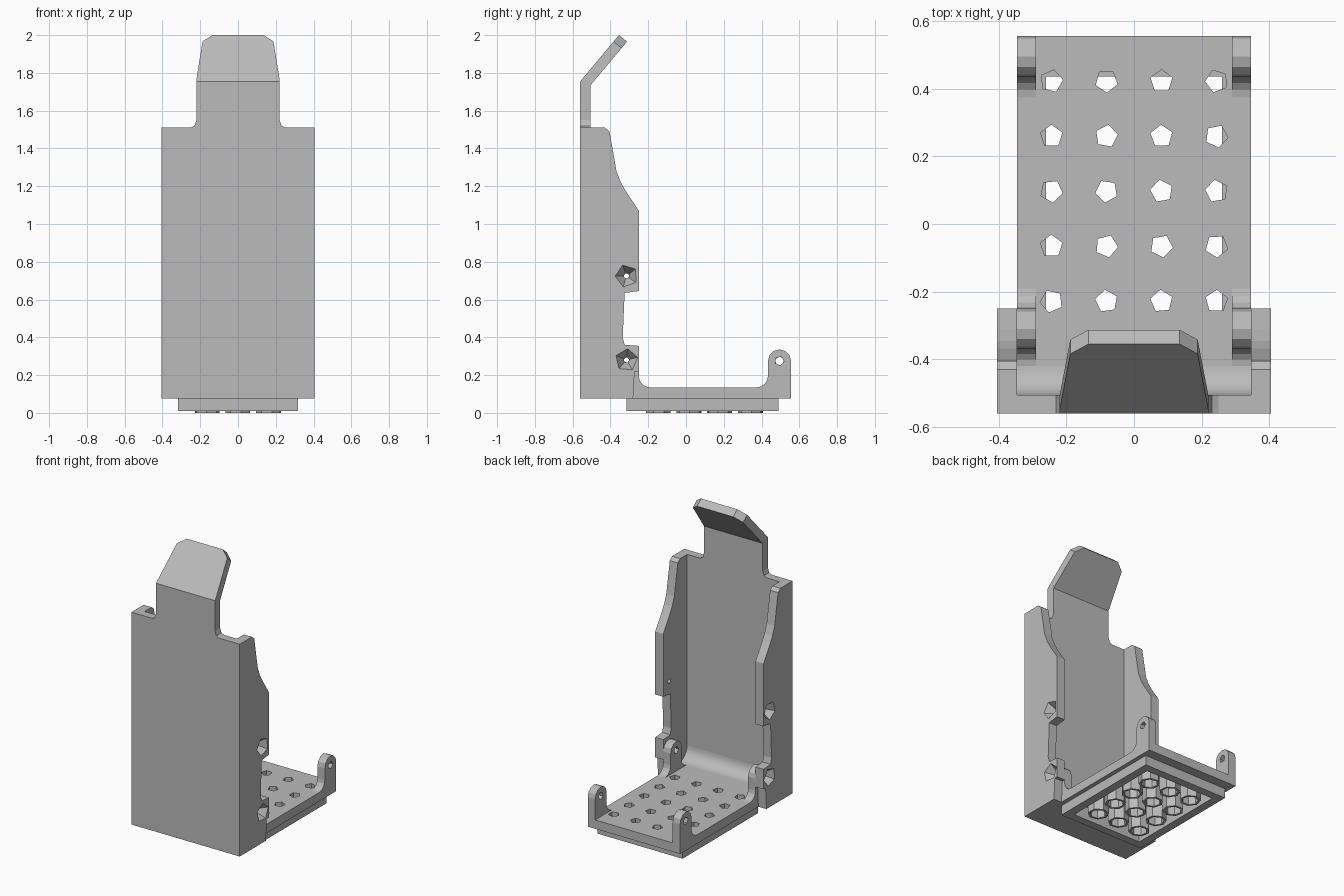
import bpy, bmesh, math, random
from mathutils import Matrix, Vector

random.seed(4)
cube = bpy.data.objects.get("Cube")
if cube:
    bpy.data.objects.remove(cube, do_unlink=True)

grey = bpy.data.materials.new("plain grey")
grey.use_nodes = True
grey.diffuse_color = (0.5, 0.5, 0.5, 1)
grey.node_tree.nodes["Principled BSDF"].inputs["Base Color"].default_value = (0.5, 0.5, 0.5, 1)


def finish(name, bm):
    bmesh.ops.recalc_face_normals(bm, faces=bm.faces)
    mesh = bpy.data.meshes.new(name)
    bm.to_mesh(mesh)
    bm.free()
    mesh.materials.append(grey)
    obj = bpy.data.objects.new(name, mesh)
    bpy.context.collection.objects.link(obj)
    return obj


def prism_mesh(points, axis, a, b):
    """Extrude a closed profile from a to b: (y, z) along x, or (x, z) along y."""
    bm = bmesh.new()
    place = (lambda u, v, t: (t, u, v)) if axis == "x" else (lambda u, v, t: (u, t, v))
    face = bm.faces.new([bm.verts.new(place(u, v, a)) for u, v in points])
    out = bmesh.ops.extrude_face_region(bm, geom=[face])
    moved = [v for v in out["geom"] if isinstance(v, bmesh.types.BMVert)]
    bmesh.ops.translate(bm, verts=moved, vec=place(0, 0, b - a))
    return bm


def prism(name, points, axis, a, b):
    return finish(name, prism_mesh(points, axis, a, b))


def box(name, x, y0, y1, z0, z1):
    return prism(name, [(y0, z0), (y1, z0), (y1, z1), (y0, z1)], "x", -x, x)


def arc(cy, cz, r, start, end, n=6):
    angles = [math.radians(start + (end - start) * i / n) for i in range(n + 1)]
    return [(cy + r * math.cos(t), cz + r * math.sin(t)) for t in angles]


def add_cone(bm, center, r1, r2, depth, axis="z", sides=5):
    """r1 is the radius at the low end of the axis."""
    turn = Matrix.Rotation(math.pi / 2, 4, "Y") if axis == "x" else Matrix()
    spin = Matrix.Rotation(random.uniform(0, math.tau), 4, "Z")
    bmesh.ops.create_cone(bm, cap_ends=True, segments=sides, radius1=r1, radius2=r2,
                          depth=depth, matrix=Matrix.Translation(center) @ turn @ spin)


def cut(obj, cutter):
    cutter.hide_render = True
    mod = obj.modifiers.new("cut", "BOOLEAN")
    mod.operation = "DIFFERENCE"
    mod.solver = "EXACT"
    mod.object = cutter
    bpy.context.view_layer.objects.active = obj
    bpy.ops.object.modifier_apply(modifier=mod.name)
    bpy.data.objects.remove(cutter, do_unlink=True)


# Upright back plate
box("back_plate", 0.345, -0.56, -0.505, 0.075, 1.51)

# Side walls with a stepped edge and countersunk pivot holes
wall = [(-0.56, 0.075), (-0.28, 0.075), (-0.272, 0.22), (-0.25, 0.22), (-0.25, 0.355),
        (-0.325, 0.36), (-0.335, 0.40), (-0.325, 0.635), (-0.25, 0.645), (-0.25, 1.07),
        (-0.31, 1.16), (-0.345, 1.22), (-0.368, 1.28), (-0.405, 1.49), (-0.43, 1.51),
        (-0.56, 1.51)]
for side, label in ((1, "left"), (-1, "right")):
    panel = prism(label + "_wall", wall, "x", side * 0.345, side * 0.405)
    bm = bmesh.new()
    for z in (0.28, 0.725):
        wide, narrow = 0.062, 0.014
        ends = (narrow, wide) if side > 0 else (wide, narrow)
        add_cone(bm, (side * 0.375, -0.315, z), *ends, 0.064, "x")
    cut(panel, finish("wall_hole_cutter", bm))

# Bent tab on top of the back plate
half = [(0.25, 1.51), (0.23, 1.52), (0.22, 1.55), (0.22, 1.77), (0.188, 2.03), (0.135, 2.075)]
bm = prism_mesh(half + [(-x, z) for x, z in reversed(half)], "y", -0.56, -0.505)
bend = Vector((0, -0.56, 1.755))
bmesh.ops.bisect_plane(bm, geom=bm.verts[:] + bm.edges[:] + bm.faces[:],
                       plane_co=bend, plane_no=(0, 0, 1))
bmesh.ops.rotate(bm, verts=[v for v in bm.verts if v.co.z > 1.76], cent=bend,
                 matrix=Matrix.Rotation(math.radians(-39.9), 3, "X"))
finish("bent_tab", bm)

# Tray floor, hollow below, with a grid of drain holes
pitch = 0.1625
tray = box("tray_floor", 0.345, -0.505, 0.556, 0.075, 0.135)
cut(tray, box("cavity_cutter", 0.26, -0.26, 0.435, 0.05, 0.1))
bm = bmesh.new()
for i in range(4):
    for j in range(5):
        add_cone(bm, ((i - 1.5) * pitch, -0.228 + j * pitch, 0.12), 0.034, 0.034, 0.1)
cut(tray, finish("drain_cutter", bm))

# Curved fillet where the tray meets the back plate
fillet = prism("heel_fillet", [(-0.505, 0.13)] + arc(-0.42, 0.22, 0.085, 270, 180, 8),
               "x", -0.345, 0.345)

# Rectangular rim below the tray
rim = box("bottom_rim", 0.317, -0.315, 0.49, 0.01, 0.075)
cut(rim, box("rim_cutter", 0.26, -0.26, 0.435, -0.05, 0.12))

# Open tubes between the drain holes
for i in range(3):
    for j in range(4):
        bm = bmesh.new()
        spin = random.uniform(0, math.tau)
        rings = []
        for r, z in ((0.066, 0.0), (0.066, 0.1), (0.05, 0.1), (0.05, 0.0)):
            rings.append([bm.verts.new(((i - 1) * pitch + r * math.cos(spin + k * math.tau / 7),
                                        -0.147 + j * pitch + r * math.sin(spin + k * math.tau / 7),
                                        z)) for k in range(7)])
        for a, b in zip(rings, rings[1:] + rings[:1]):
            for k in range(7):
                n = (k + 1) % 7
                bm.faces.new((a[k], a[n], b[n], b[k]))
        finish("tube_%d_%d" % (i + 1, j + 1), bm)

# Rounded pivot ears at the four tray corners
front_ear = ([(-0.25, 0.1)] + [(-0.19, 0.1)] + arc(-0.19, 0.195, 0.06, 270, 180, 4)
             + arc(-0.31, 0.275, 0.06, 0, 180) + arc(-0.42, 0.185, 0.05, 0, -90, 4)
             + [(-0.42, 0.1)])
rear_ear = ([(0.556, 0.1)] + arc(0.495, 0.275, 0.061, 0, 180)
            + arc(0.374, 0.195, 0.06, 0, -90, 4) + [(0.374, 0.1)])
for side, label in ((1, "left"), (-1, "right")):
    for place, profile, y in (("front", front_ear, -0.31), ("rear", rear_ear, 0.495)):
        ear = prism("%s_%s_ear" % (place, label), profile, "x", side * 0.29, side * 0.345)
        bm = bmesh.new()
        add_cone(bm, (side * 0.317, y, 0.275), 0.025, 0.025, 0.1, "x")
        cut(ear, finish("ear_hole_cutter", bm))

# Smooth the curved fillet only
bpy.ops.object.select_all(action="DESELECT")
fillet.select_set(True)
bpy.context.view_layer.objects.active = fillet
bpy.ops.object.shade_smooth_by_angle(angle=math.radians(30))
